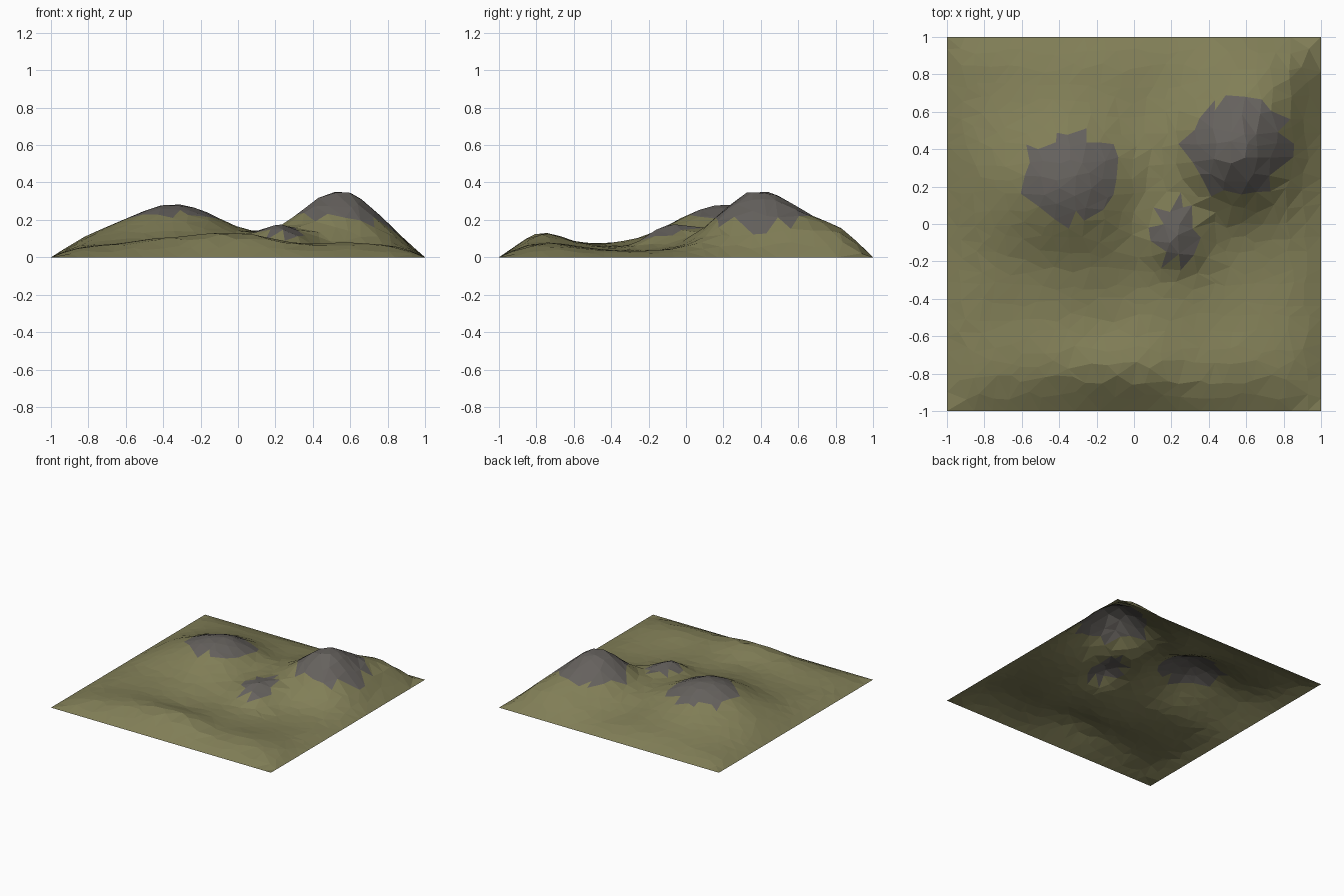
import bpy, bmesh, math, random
from mathutils import Vector, noise

if "Cube" in bpy.data.objects:
    bpy.data.objects.remove(bpy.data.objects["Cube"])

random.seed(4)
N = 24  # grid cells per side

# hills: centre x, y, height, spread west, east, south, north
HILLS = [
    (-0.33, 0.22, 0.235, 0.30, 0.25, 0.27, 0.27),   # broad left hill
    (0.54, 0.37, 0.298, 0.22, 0.20, 0.19, 0.22),    # tall right hill
    (0.23, -0.10, 0.115, 0.11, 0.11, 0.10, 0.15),   # small knoll
    (0.72, 0.78, 0.09, 0.20, 0.20, 0.20, 0.20),     # back right shoulder
    (0.00, -0.77, 0.08, 0.24, 0.20, 0.14, 0.13),    # front rise
    (-0.45, -0.72, 0.035, 0.20, 0.20, 0.15, 0.15),
    (0.62, -0.75, 0.03, 0.20, 0.20, 0.15, 0.15),
    (0.70, -0.25, -0.02, 0.25, 0.25, 0.25, 0.25),   # right hollow
]
# rocky caps: centre x, y, radius x, y
CAPS = [(-0.34, 0.25, 0.27, 0.23), (0.56, 0.41, 0.27, 0.26), (0.23, -0.05, 0.13, 0.16)]


def height(x, y):
    z = 0.05 + 0.010 * noise.noise(Vector((x * 4, y * 4, 2.3)))
    for cx, cy, h, w, e, s, n in HILLS:
        dx = (x - cx) / (e if x > cx else w)
        dy = (y - cy) / (n if y > cy else s)
        z += h * math.exp(-0.5 * (dx * dx + dy * dy))
    # fall to zero at the border
    for d in (1 - abs(x), 1 - abs(y)):
        t = min(1, max(0, d) / 0.22)
        z *= 1 - (1 - t) ** 2
    return z


def material(name, colour):
    m = bpy.data.materials.new(name)
    m.diffuse_color = (*colour, 1)
    m.use_nodes = True
    m.node_tree.nodes["Principled BSDF"].inputs["Base Color"].default_value = m.diffuse_color
    return m


# irregular low-poly sheet, open underneath
bm = bmesh.new()
bmesh.ops.create_grid(bm, x_segments=N, y_segments=N, size=1)
j = 0.32 * 2 / N
for v in bm.verts:
    if abs(v.co.x) < 0.999:
        v.co.x += random.uniform(-j, j)
    if abs(v.co.y) < 0.999:
        v.co.y += random.uniform(-j, j)
    v.co.z = height(v.co.x, v.co.y)
bmesh.ops.triangulate(bm, faces=bm.faces[:], quad_method='SHORT_EDGE')

# rock on the hilltops
for f in bm.faces:
    c = f.calc_center_median()
    f.material_index = int(any(((c.x - x) / a) ** 2 + ((c.y - y) / b) ** 2 < 1
                               for x, y, a, b in CAPS))

mesh = bpy.data.meshes.new("terrain")
bm.to_mesh(mesh)
bm.free()
mesh.materials.append(material("grass", (0.22, 0.21, 0.095)))
mesh.materials.append(material("rock", (0.13, 0.12, 0.11)))
terrain = bpy.data.objects.new("terrain", mesh)
bpy.context.collection.objects.link(terrain)
